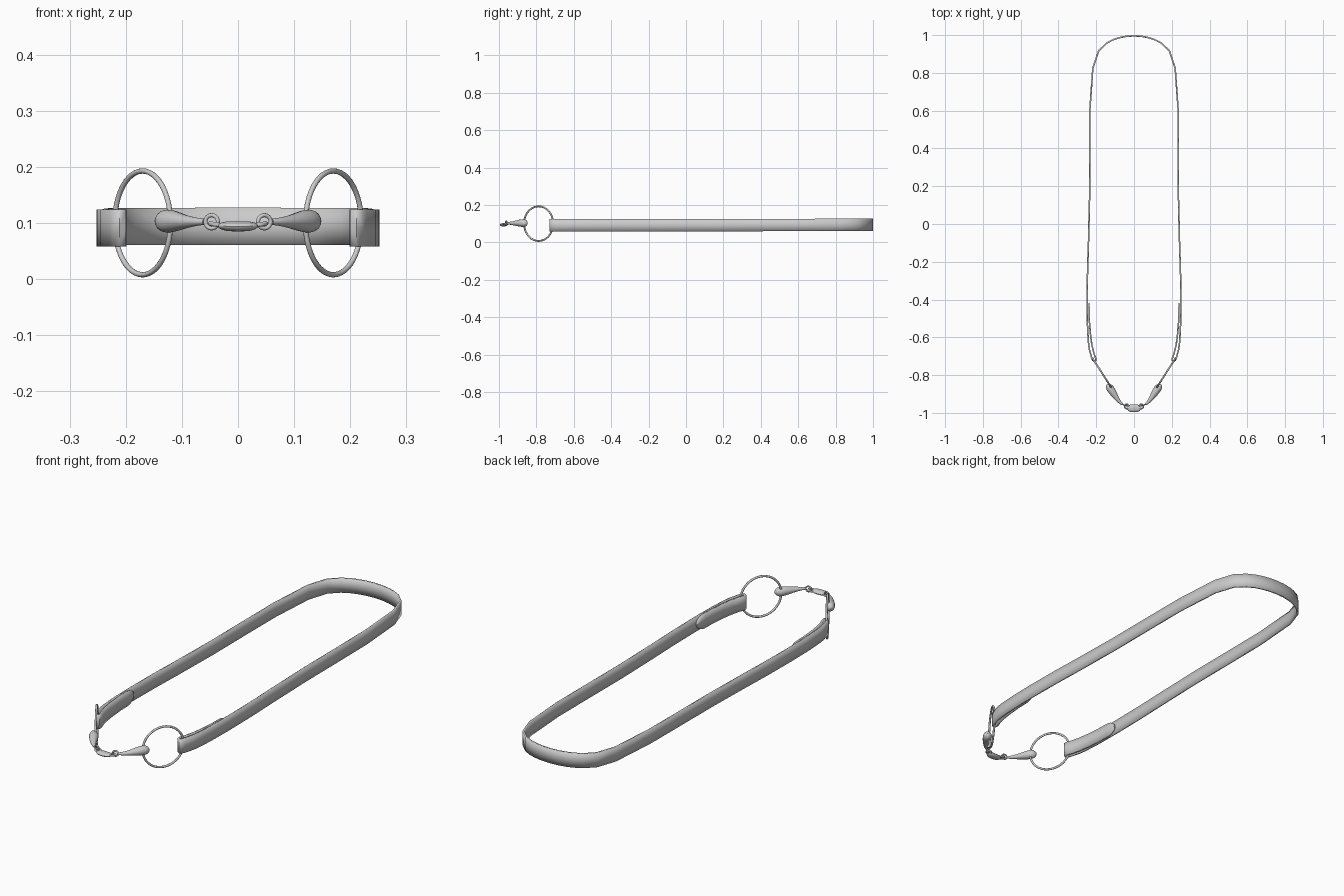
import bpy, bmesh, math
from mathutils import Vector

if "Cube" in bpy.data.objects:
    bpy.data.objects.remove(bpy.data.objects["Cube"])

UP = Vector((0, 0, 1))


def finish(name, bm, mirror=True, thickness=0, merge=False):
    bmesh.ops.recalc_face_normals(bm, faces=bm.faces)
    me = bpy.data.meshes.new(name)
    bm.to_mesh(me)
    bm.free()
    ob = bpy.data.objects.new(name, me)
    bpy.context.collection.objects.link(ob)
    if mirror:
        m = ob.modifiers.new("mirror", 'MIRROR')
        m.use_mirror_merge = merge
        m.merge_threshold = 0.0005
    if thickness:
        s = ob.modifiers.new("thickness", 'SOLIDIFY')
        s.thickness = thickness
        s.offset = 0
    bpy.ops.object.select_all(action='DESELECT')
    ob.select_set(True)
    bpy.context.view_layer.objects.active = ob
    bpy.ops.object.shade_smooth_by_angle(angle=math.radians(40))
    return ob


def bridge(bm, loops, closed=False):
    n = len(loops[0])
    pairs = list(zip(loops, loops[1:])) + ([(loops[-1], loops[0])] if closed else [])
    for a, b in pairs:
        for i in range(n):
            j = (i + 1) % n
            bm.faces.new((a[i], a[j], b[j], b[i]))
    if not closed:
        bm.faces.new(loops[0])
        bm.faces.new(loops[-1])


def hoop(name, centre, u, v, R, r, seg, sides=10):
    """Round wire ring lying in the plane of u and v."""
    bm = bmesh.new()
    c, u, v = Vector(centre), Vector(u).normalized(), Vector(v).normalized()
    w = u.cross(v)
    loops = []
    for i in range(seg):
        a = 2 * math.pi * i / seg
        d = u * math.cos(a) + v * math.sin(a)
        loops.append([bm.verts.new(c + d * (R + r * math.cos(b)) + w * r * math.sin(b))
                      for b in (2 * math.pi * k / sides for k in range(sides))])
    bridge(bm, loops, True)
    return finish(name, bm)


def swept(name, stations, mirror=True, sides=16):
    """Oval sections along a path: x, y, z, side radius, vertical radius."""
    bm = bmesh.new()
    pts = [Vector(s[:3]) for s in stations]
    loops = []
    for i, (p, s) in enumerate(zip(pts, stations)):
        t = pts[min(i + 1, len(pts) - 1)] - pts[max(i - 1, 0)]
        side = t.cross(UP).normalized()
        loops.append([bm.verts.new(p + side * s[3] * math.cos(b) + UP * s[4] * math.sin(b))
                      for b in (2 * math.pi * k / sides for k in range(sides))])
    bridge(bm, loops)
    return finish(name, bm, mirror)


# leather strap: back centre, down the side, round the ring, tab folded inside
path = [(0, .996), (.04, .994), (.08, .986), (.11, .976), (.145, .958), (.187, .917),
        (.203, .87), (.218, .825), (.234, .6), (.235, .38), (.235, .15), (.241, -.1),
        (.246, -.25), (.248, -.42), (.246, -.55), (.241, -.63), (.236, -.665),
        (.225, -.705), (.219, -.721), (.211, -.727), (.203, -.722), (.203, -.71),
        (.212, -.685), (.222, -.645), (.229, -.6), (.236, -.52)]
rows = [(x, y, .033) for x, y in path]
for k in range(6):   # rounded tip of the tab
    a = math.radians(17.4 * k)
    rows.append((.237 + .003 * k / 5, -.47 + .05 * math.sin(a), .033 * math.cos(a)))
bm = bmesh.new()
strips = []
for x, y, h in rows:
    zc = .091 + .003 * max(0, y)
    strips.append([bm.verts.new((x, y, zc + h * f)) for f in (-1, 0, 1)])
for a, b in zip(strips, strips[1:]):
    for i in range(2):
        bm.faces.new((a[i], a[i + 1], b[i + 1], b[i]))
finish("strap", bm, thickness=.008, merge=True)

# large side rings
hoop("cheek_ring", (.17, -.788, .1), (.104, .163, 0), UP, .0925, .0048, 48)

# tapered mouthpiece arms
swept("mouthpiece_arm", [
    (.140, -.848, .103, .004, .005), (.138, -.853, .103, .012, .013),
    (.134, -.859, .103, .017, .018), (.127, -.869, .103, .020, .0205),
    (.117, -.884, .103, .0195, .0195), (.106, -.901, .1025, .017, .016),
    (.094, -.919, .102, .0135, .012), (.082, -.935, .102, .010, .009),
    (.071, -.947, .102, .0075, .0068), (.060, -.955, .102, .0055, .0055)])
hoop("mouthpiece_eye", (.047, -.960, .102), (.9, .3, 0), UP, .0118, .0037, 24)

# centre link with an eye at each end
swept("centre_link", [
    (-.034, -.973, .095, .006, .004), (-.030, -.974, .0945, .014, .006),
    (-.020, -.975, .094, .019, .0085), (0, -.976, .0935, .020, .009),
    (.020, -.975, .094, .019, .0085), (.030, -.974, .0945, .014, .006),
    (.034, -.973, .095, .006, .004)], mirror=False)
hoop("link_eye", (.038, -.966, .097), (1, 0, .15), (0, 1, 0), .0115, .0042, 24)
